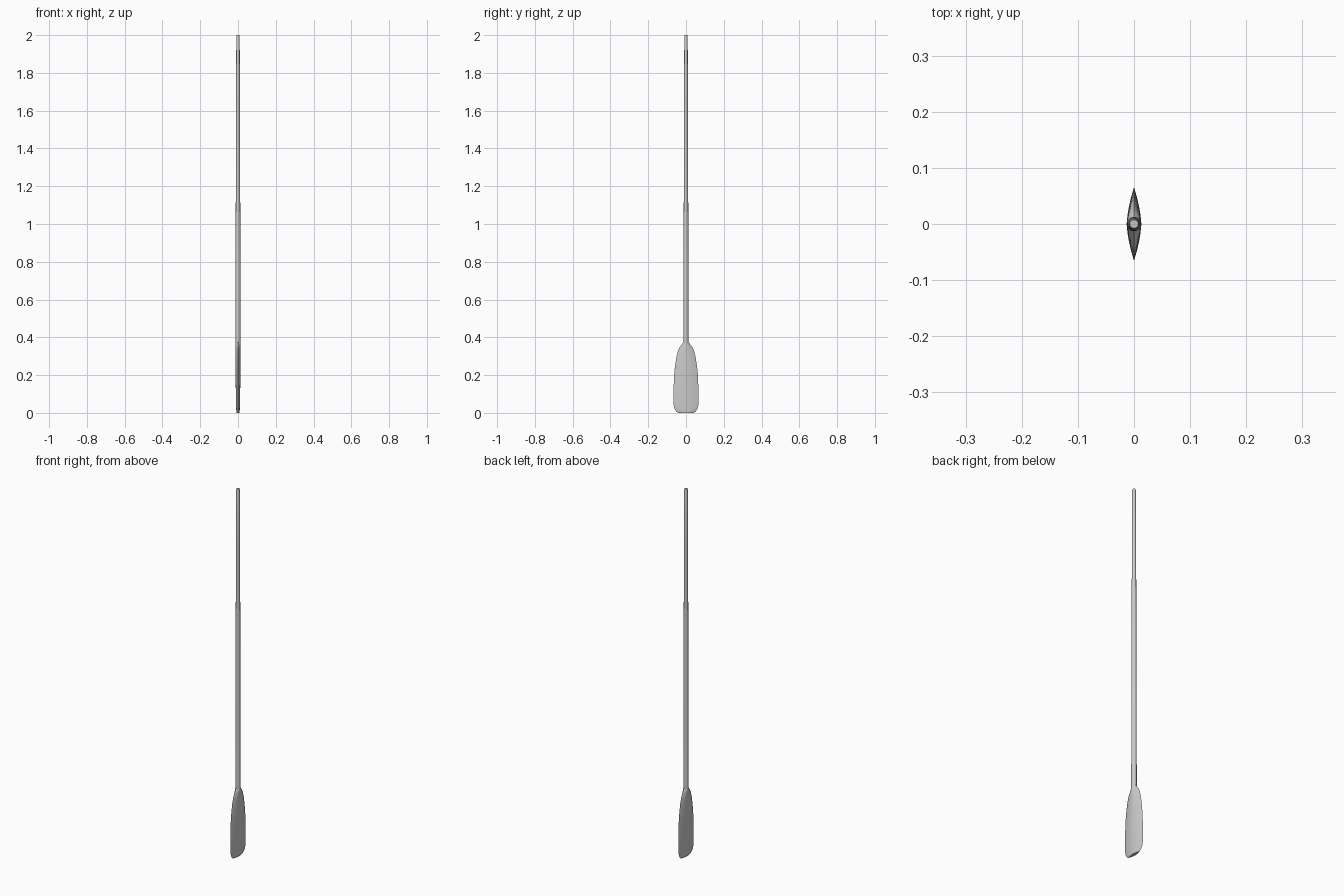
import bpy, bmesh, math

if "Cube" in bpy.data.objects:
    bpy.data.objects.remove(bpy.data.objects["Cube"])


def loft(name, rings):
    """Skin a list of equal-length closed rings and cap both ends."""
    bm = bmesh.new()
    rows = [[bm.verts.new(p) for p in ring] for ring in rings]
    n = len(rows[0])
    for a, b in zip(rows, rows[1:]):
        for i in range(n):
            j = (i + 1) % n
            bm.faces.new((a[i], a[j], b[j], b[i]))
    bm.faces.new(rows[0])
    bm.faces.new(rows[-1])
    bmesh.ops.recalc_face_normals(bm, faces=bm.faces)
    mesh = bpy.data.meshes.new(name)
    bm.to_mesh(mesh)
    bm.free()
    ob = bpy.data.objects.new(name, mesh)
    bpy.context.collection.objects.link(ob)
    bpy.ops.object.select_all(action='DESELECT')
    ob.select_set(True)
    bpy.context.view_layer.objects.active = ob
    bpy.ops.object.shade_smooth_by_angle(angle=math.radians(35))
    return ob


def circle(r, z, n=20):
    return [(r * math.cos(2 * math.pi * i / n), r * math.sin(2 * math.pi * i / n), z)
            for i in range(n)]


def lens(w, t, z, n=12):
    """Lens section, thick in the middle with sharp edges at y = +-w."""
    us = [-1 + 2 * i / n for i in range(n + 1)]
    front = [(t * (1 - abs(u) ** 1.8), w * u, z) for u in us]
    back = [(-x, y, z) for x, y, z in front[-2:0:-1]]
    return front + back


# Long tapering shaft with a slightly rounded grip end
loft("shaft", [circle(r, z) for r, z in
               ((0.0132, 0.35), (0.0128, 0.8), (0.0115, 1.26), (0.0102, 1.66),
                (0.009, 1.994), (0.0075, 2.0))])

# Flat blade: half width, half thickness, height
blade = ((0.042, 0.0085, 0.0), (0.052, 0.009, 0.008), (0.060, 0.0095, 0.02),
         (0.065, 0.010, 0.04), (0.066, 0.0112, 0.09), (0.065, 0.0122, 0.15),
         (0.063, 0.0125, 0.20), (0.058, 0.0128, 0.25), (0.050, 0.013, 0.30),
         (0.042, 0.013, 0.33), (0.032, 0.0132, 0.35), (0.021, 0.0132, 0.365),
         (0.013, 0.0125, 0.375))
loft("blade", [lens(*row) for row in blade])
